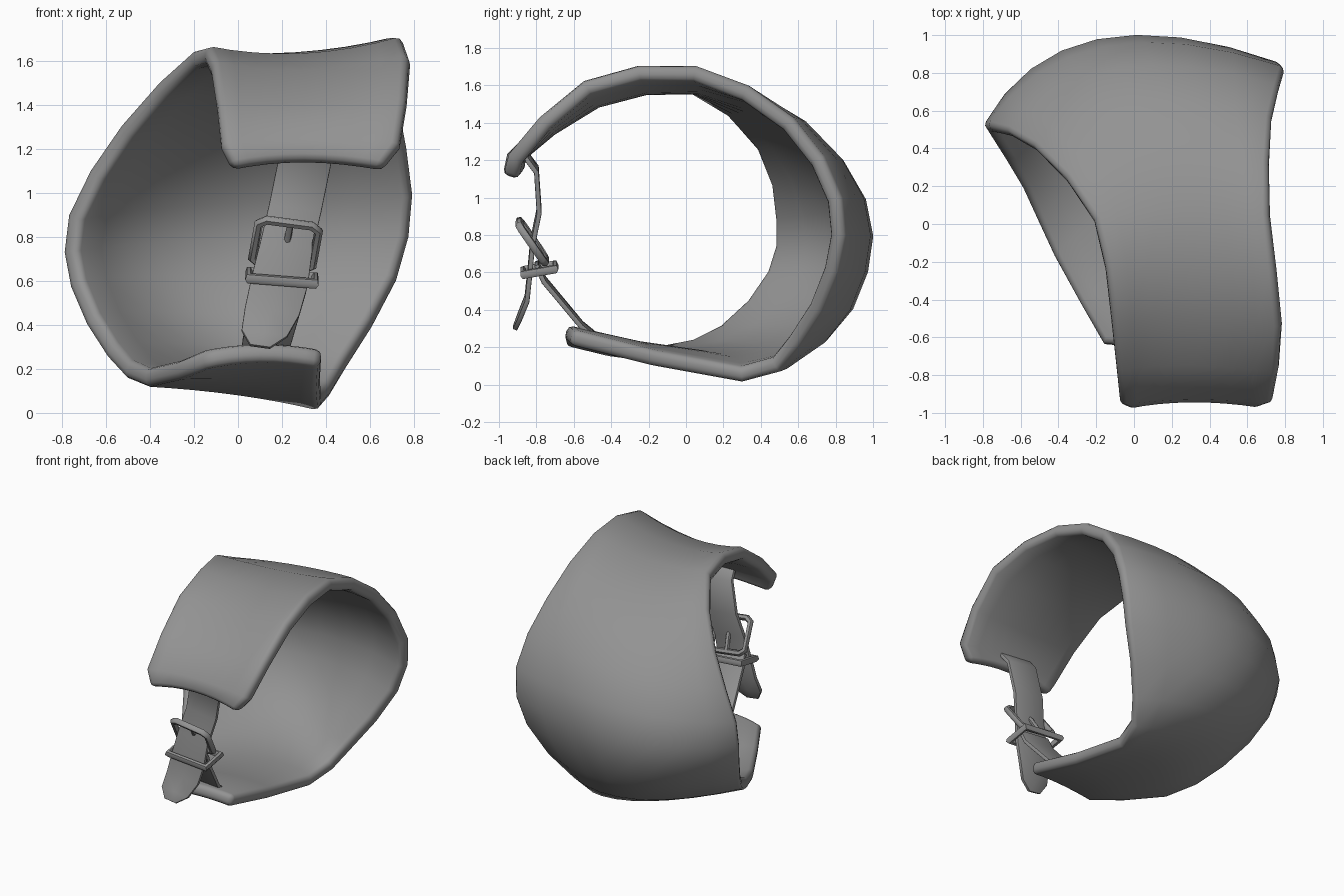
import bpy, math
from mathutils import Vector

if "Cube" in bpy.data.objects:
    bpy.data.objects.remove(bpy.data.objects["Cube"])

grey = bpy.data.materials.new("grey")
grey.diffuse_color = (0.29, 0.29, 0.29, 1)
grey.use_nodes = True
grey.node_tree.nodes["Principled BSDF"].inputs["Base Color"].default_value = grey.diffuse_color


def finish(ob, angle=60):
    bpy.ops.object.select_all(action='DESELECT')
    ob.select_set(True)
    bpy.context.view_layer.objects.active = ob
    bpy.ops.object.convert(target='MESH')
    ob.data.materials.clear()
    ob.data.materials.append(grey)
    bpy.ops.object.shade_smooth_by_angle(angle=math.radians(angle))


def sheet(name, rows, thickness, offset, bevel, angle):
    """Thick sheet through rows of points, with rounded rims."""
    n = len(rows[0])
    verts = [p for r in rows for p in r]
    faces = [(i * n + j, i * n + j + 1, (i + 1) * n + j + 1, (i + 1) * n + j)
             for i in range(len(rows) - 1) for j in range(n - 1)]
    me = bpy.data.meshes.new(name)
    me.from_pydata(verts, [], faces)
    ob = bpy.data.objects.new(name, me)
    bpy.context.collection.objects.link(ob)
    s = ob.modifiers.new("thickness", 'SOLIDIFY')
    s.thickness, s.offset = thickness, offset
    b = ob.modifiers.new("round_rim", 'BEVEL')
    b.width, b.segments = bevel, 2
    b.limit_method, b.angle_limit = 'ANGLE', math.radians(55)
    finish(ob, angle)


def tube(name, pts, radius, cyclic=True):
    cu = bpy.data.curves.new(name, 'CURVE')
    cu.dimensions = '3D'
    cu.bevel_depth, cu.bevel_resolution = radius, 1
    cu.use_fill_caps = True
    sp = cu.splines.new('POLY')
    sp.points.add(len(pts) - 1)
    for p, co in zip(sp.points, pts):
        p.co = (*co, 1)
    sp.use_cyclic_u = cyclic
    ob = bpy.data.objects.new(name, cu)
    bpy.context.collection.objects.link(ob)
    finish(ob)


def ribbon(name, path, slope):
    """Strap along path points (x, y, z, width)."""
    rows = []
    for x, y, z, w in path:
        side = Vector((1, 0, slope)).normalized() * w / 2
        c = Vector((x, y, z))
        rows.append([c - side, c, c + side])
    sheet(name, rows, 0.026, 0, 0.005, 40)


def cross_row(a, m, b, cols=8):
    """Parabola from the left rim through the middle to the right rim."""
    a, m, b = Vector(a), Vector(m), Vector(b)
    return [a * (2 * t - 1) * (t - 1) + m * 4 * t * (1 - t) + b * t * (2 * t - 1)
            for t in (j / cols for j in range(cols + 1))]


# Cuff: left rim, middle and right rim, from the top flap round to the bottom flap
stations = [
    ((-.02, -.985, 1.12), (.30, -.95, 1.15), (.65, -.98, 1.12)),
    ((-.07, -.96, 1.23), (.30, -.93, 1.25), (.73, -.95, 1.23)),
    ((-.11, -.52, 1.60), (.30, -.50, 1.56), (.77, -.55, 1.63)),
    ((-.21, .03, 1.65), (.26, .08, 1.64), (.71, .05, 1.71)),
    ((-.54, .42, 1.31), (.02, .64, 1.38), (.73, .57, 1.43)),
    ((-.78, .52, .90), (-.16, .94, .98), (.80, .83, 1.0)),
    ((-.77, .47, .57), (-.20, .95, .60), (.73, .81, .60)),
    ((-.60, .20, .25), (-.12, .72, .24), (.50, .60, .20)),
    ((-.42, -.17, .12), (.0, .20, .08), (.37, .30, .01)),
    ((-.15, -.64, .20), (.10, -.65, .235), (.37, -.62, .21)),
]
keys = [cross_row(*s) for s in stations]
rows = [keys[0]]
for i in range(1, len(keys)):
    if i > 1:  # smooth in-between row
        after = keys[min(i + 1, len(keys) - 1)]
        rows.append([(p + q) * .5625 - (o + r) * .0625
                     for o, p, q, r in zip(keys[i - 2], keys[i - 1], keys[i], after)])
    rows.append(keys[i])
sheet("cuff", rows, 0.085, -1, 0.03, 80)

# Upper strap with pointed tail, and the short lower strap
ribbon("upper_strap", [(.32, -.86, 1.23, .24), (.305, -.80, 1.15, .24), (.26, -.785, .93, .24),
                       (.22, -.82, .76, .24), (.19, -.835, .60, .26), (.155, -.85, .46, .25),
                       (.12, -.89, .36, .21), (.10, -.915, .30, .09)], -.14)
ribbon("lower_strap", [(.20, -.80, .65, .24), (.19, -.76, .56, .24),
                       (.13, -.56, .32, .22), (.12, -.45, .23, .22)], -.1)


def loop_point(u, v, centre, across, along):
    return Vector(centre) + Vector(across) * u + Vector(along) * v


# Buckle frame: a rectangle with cut corners, tilted against the strap
corners = [(-1, -.8), (-1, .8), (-.75, 1), (.75, 1), (1, .8), (1, -.8), (.75, -1), (-.75, -1)]
tube("buckle_frame", [loop_point(u, v, (.216, -.822, .765), (.136, 0, -.018), (.018, -.068, .098))
                      for u, v in corners], 0.022)

# Prong and keeper loop
tube("buckle_prong", [(.24, -.885, .865), (.22, -.80, .76), (.20, -.75, .67)], 0.016, False)
tube("keeper_loop", [loop_point(u, v, (.20, -.785, .615), (.15, 0, -.012), (0, .085, .015))
                     for u, v in ((-1, -1), (1, -1), (1, 1), (-1, 1))], 0.024)
